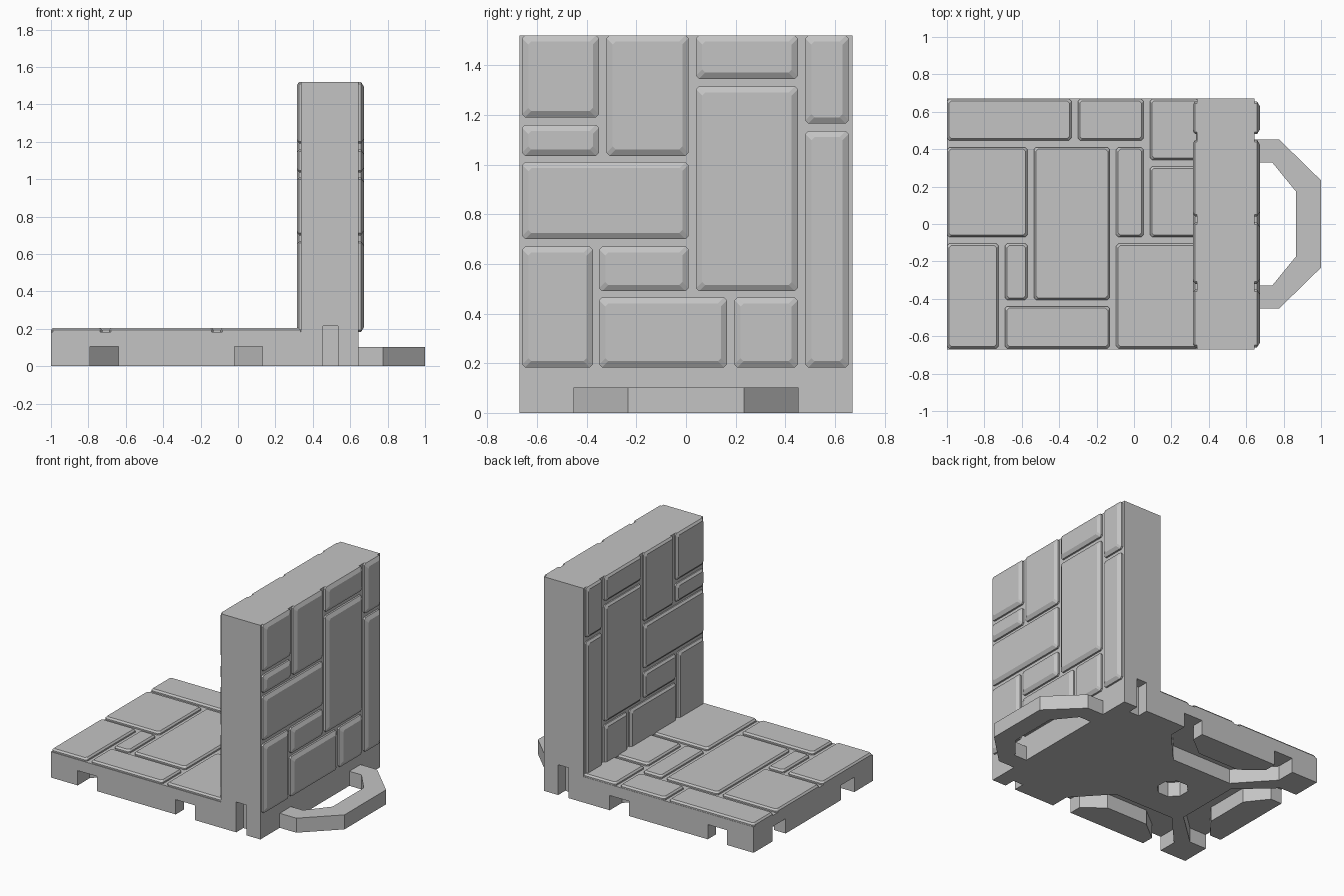
import bpy, bmesh, math

if "Cube" in bpy.data.objects:
    bpy.data.objects.remove(bpy.data.objects["Cube"], do_unlink=True)

grey = bpy.data.materials.new("stone grey")
grey.use_nodes = True
grey.diffuse_color = (0.55, 0.55, 0.55, 1)
grey.node_tree.nodes["Principled BSDF"].inputs["Base Color"].default_value = (0.55, 0.55, 0.55, 1)


def make_object(name, bm):
    bmesh.ops.recalc_face_normals(bm, faces=bm.faces)
    mesh = bpy.data.meshes.new(name)
    bm.to_mesh(mesh)
    bm.free()
    mesh.materials.append(grey)
    obj = bpy.data.objects.new(name, mesh)
    bpy.context.collection.objects.link(obj)
    return obj


def add_loft(bm, rings):
    """Closed solid through rings of equal point count."""
    loops = [[bm.verts.new(p) for p in ring] for ring in rings]
    bm.faces.new(loops[0])
    bm.faces.new(loops[-1])
    for a, b in zip(loops, loops[1:]):
        for i in range(len(a)):
            j = (i + 1) % len(a)
            bm.faces.new((a[i], a[j], b[j], b[i]))


def prism(name, outline, z0, z1):
    bm = bmesh.new()
    add_loft(bm, [[(x, y, z) for x, y in outline] for z in (z0, z1)])
    return make_object(name, bm)


def rect(x0, x1, y0, y1):
    return [(x0, y0), (x1, y0), (x1, y1), (x0, y1)]


def cut_rect(u0, u1, v0, v1, inset, cut=0.012):
    u0, u1, v0, v1 = u0 + inset, u1 - inset, v0 + inset, v1 - inset
    return [(u0 + cut, v0), (u1 - cut, v0), (u1, v0 + cut), (u1, v1 - cut),
            (u1 - cut, v1), (u0 + cut, v1), (u0, v1 - cut), (u0, v0 + cut)]


def stones(name, layout, height, bevel, place):
    """Chamfered blocks standing on a surface; place maps (u, v, h) to a point."""
    bm = bmesh.new()
    for box in layout:
        levels = ((-0.02, 0), (height * 0.45, 0), (height, bevel))
        add_loft(bm, [[place(u, v, h) for u, v in cut_rect(*box, inset)]
                      for h, inset in levels])
    return make_object(name, bm)


def loop_outline(outer, inner, root):
    """C-shaped outline reaching out along +x; each half is (depth, half width)."""
    def arc(pts):
        return pts + [(d, -w) for d, w in reversed(pts)]
    a = arc([(root, outer[0][1])] + outer)
    b = arc([(root, inner[0][1])] + inner)
    return a + b[::-1]


# Floor and wall cores
WALL_IN, WALL_OUT, HALF, TOP = 0.336, 0.645, 0.67, 1.52
FLOOR_Z, MID_X = 0.183, -0.33
bm = bmesh.new()
profile = [(-1, 0), (WALL_OUT, 0), (WALL_OUT, TOP), (WALL_IN, TOP),
           (WALL_IN, FLOOR_Z), (-1, FLOOR_Z)]
add_loft(bm, [[(x, y, z) for x, z in profile] for y in (-HALF, HALF)])
body = make_object("floor_and_wall", bm)

# Underside cuts: three clip sockets, two end slots, one centre recess
socket = loop_outline([(0.135, 0.46), (0.375, 0.24)], [(0.09, 0.31), (0.205, 0.165)], -0.05)
cutters = [
    prism("left_edge_socket", [(-1 + d, w) for d, w in socket], -0.05, 0.105),
    prism("front_socket", [(MID_X + w, -HALF + d) for d, w in socket], -0.05, 0.105),
    prism("back_socket", [(MID_X + w, HALF - d) for d, w in socket], -0.05, 0.105),
    prism("front_slot", rect(0.455, 0.535, -0.8, -HALF + 0.08), -0.05, 0.215),
    prism("back_slot", rect(0.455, 0.535, HALF - 0.08, 0.8), -0.05, 0.215),
    prism("centre_recess", [(MID_X + 0.105 * math.cos(math.pi / 8 + i * math.pi / 4),
                             0.105 * math.sin(math.pi / 8 + i * math.pi / 4))
                            for i in range(8)], -0.05, 0.105),
]
for cutter in cutters:
    mod = body.modifiers.new(cutter.name, "BOOLEAN")
    mod.operation = "DIFFERENCE"
    mod.solver = "EXACT"
    mod.object = cutter

# Apply the cuts and drop the cutters
bpy.context.view_layer.update()
result = bpy.data.meshes.new_from_object(body.evaluated_get(bpy.context.evaluated_depsgraph_get()))
body.modifiers.clear()
body.data = result
for cutter in cutters:
    bpy.data.objects.remove(cutter, do_unlink=True)

# Connecting clip on the wall side
clip = loop_outline([(0.775, 0.453), (1.0, 0.233)], [(0.74, 0.328), (0.865, 0.175)], 0.64)
prism("connector_clip", clip, 0, 0.103)

# Floor paving: x0, x1, y0, y1
paving = [
    (-1, -0.335, 0.447, 0.668), (-0.3, 0.05, 0.447, 0.668), (0.085, 0.345, 0.343, 0.668),
    (-1, -0.57, -0.07, 0.41), (-0.535, -0.13, -0.405, 0.41), (-0.095, 0.05, -0.07, 0.41),
    (0.085, 0.345, -0.07, 0.307), (-1, -0.725, -0.665, -0.105),
    (-0.69, -0.57, -0.405, -0.105), (-0.69, -0.13, -0.665, -0.44),
    (-0.095, 0.345, -0.665, -0.105),
]
stones("floor_stones", paving, 0.022, 0.01, lambda u, v, h: (u, v, FLOOR_Z + h))

# Wall masonry, same courses on both faces: y0, y1, z0, z1
masonry = [
    (-0.66, -0.35, 1.19, TOP), (-0.32, 0.01, 1.035, TOP), (0.04, 0.45, 1.345, TOP),
    (0.48, 0.655, 1.165, TOP), (-0.66, -0.35, 1.035, 1.16), (-0.66, 0.01, 0.7, 1.01),
    (0.04, 0.45, 0.49, 1.315), (0.48, 0.655, 0.183, 1.135), (-0.66, -0.375, 0.183, 0.67),
    (-0.35, 0.01, 0.49, 0.67), (-0.35, 0.165, 0.183, 0.465), (0.195, 0.45, 0.183, 0.465),
]
stones("outer_wall_stones", masonry, 0.028, 0.025, lambda u, v, h: (WALL_OUT + h, u, v))
stones("inner_wall_stones", masonry, 0.02, 0.015, lambda u, v, h: (WALL_IN - h, u, v))
